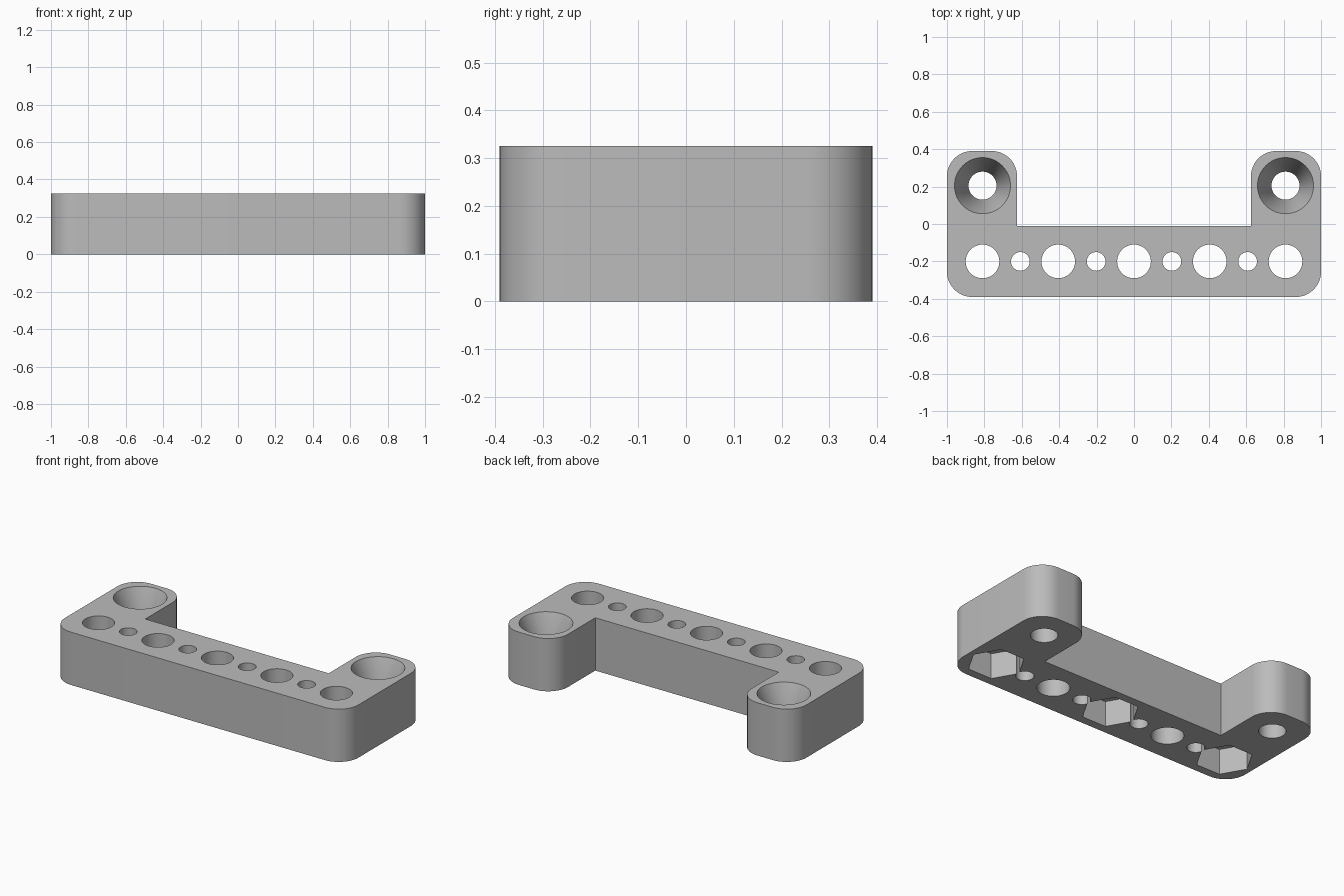
import bpy, bmesh, math

cube = bpy.data.objects.get("Cube")
if cube:
    bpy.data.objects.remove(cube, do_unlink=True)

HEIGHT = 0.325
PITCH = 0.405
ROW_Y, TAB_Y = -0.2, 0.205
CORNER = 0.135

grey = bpy.data.materials.new("plain grey")
grey.use_nodes = True
colour = (0.5, 0.5, 0.5, 1)
grey.diffuse_color = colour
grey.node_tree.nodes["Principled BSDF"].inputs["Base Color"].default_value = colour


def make_object(name, bm):
    bmesh.ops.recalc_face_normals(bm, faces=bm.faces)
    mesh = bpy.data.meshes.new(name)
    bm.to_mesh(mesh)
    bm.free()
    mesh.materials.append(grey)
    obj = bpy.data.objects.new(name, mesh)
    bpy.context.collection.objects.link(obj)
    return obj


def arc(cx, cy, start):
    """Quarter-round corner, running counter-clockwise."""
    angles = [math.radians(start + 90 * i / 12) for i in range(13)]
    return [(cx + CORNER * math.cos(a), cy + CORNER * math.sin(a)) for a in angles]


def add_frustum(bm, x, y, levels, sides):
    """Closed round or polygonal plug through a list of (radius, z) levels."""
    rings = []
    for r, z in levels:
        rings.append([bm.verts.new((x + r * math.cos(math.tau * i / sides),
                                    y + r * math.sin(math.tau * i / sides), z))
                      for i in range(sides)])
    for low, high in zip(rings, rings[1:]):
        for i in range(sides):
            j = (i + 1) % sides
            bm.faces.new((low[i], low[j], high[j], high[i]))
    bm.faces.new(rings[0][::-1])
    bm.faces.new(rings[-1])


# Bracket body: right half of the outline, mirrored, then extruded
half = [*arc(1 - CORNER, -0.39 + CORNER, -90),
        *arc(1 - CORNER, 0.39 - CORNER, 0),
        *arc(0.625 + CORNER, 0.39 - CORNER, 90),
        (0.625, -0.01)]
outline = half + [(-x, y) for x, y in reversed(half)]
bm = bmesh.new()
base = bm.faces.new([bm.verts.new((x, y, 0)) for x, y in outline])
top = bmesh.ops.extrude_face_region(bm, geom=[base])["geom"]
bmesh.ops.translate(bm, vec=(0, 0, HEIGHT),
                    verts=[v for v in top if isinstance(v, bmesh.types.BMVert)])
body = make_object("bracket_body", bm)

# Row of alternating large and small through holes
holes = bmesh.new()
for i in range(-4, 5):
    radius = 0.05 if i % 2 else 0.09
    add_frustum(holes, i * PITCH / 2, ROW_Y, [(radius, -0.1), (radius, 0.5)], 48)

# Hexagonal nut pockets in the underside
pockets = bmesh.new()
for x in (-2 * PITCH, 0, 2 * PITCH):
    add_frustum(pockets, x, ROW_Y, [(0.16, -0.1), (0.16, 0.155)], 6)

# Countersunk screw holes in the tabs
sinks = bmesh.new()
for x in (-2 * PITCH, 2 * PITCH):
    add_frustum(sinks, x, TAB_Y, [(0.075, -0.1), (0.075, 0.125),
                                  (0.15, HEIGHT), (0.15, 0.5)], 64)

# Cut the body and drop the cutters
bpy.ops.object.select_all(action='DESELECT')
bpy.context.view_layer.objects.active = body
body.select_set(True)
for name, cutter_bm in (("hole_cutter", holes), ("pocket_cutter", pockets),
                        ("countersink_cutter", sinks)):
    cutter = make_object(name, cutter_bm)
    cutter.hide_render = True
    mod = body.modifiers.new(name, 'BOOLEAN')
    mod.operation = 'DIFFERENCE'
    mod.solver = 'EXACT'
    mod.object = cutter
    bpy.ops.object.modifier_apply(modifier=mod.name)
    bpy.data.objects.remove(cutter, do_unlink=True)

bpy.ops.object.shade_smooth_by_angle(angle=math.radians(30))
